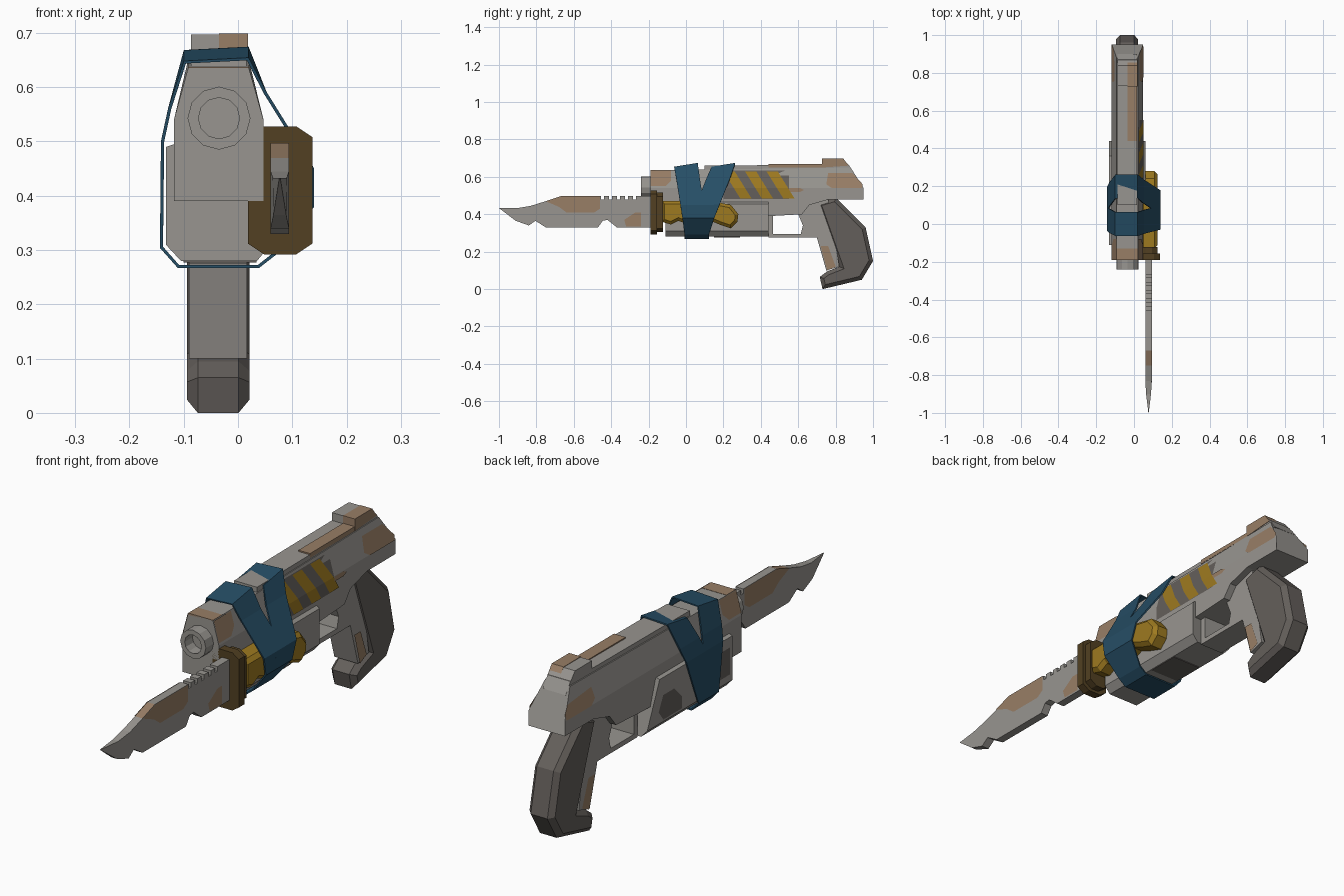
import bpy
import bmesh
import math
from mathutils import Vector, Matrix

cube = bpy.data.objects.get("Cube")
if cube:
    bpy.data.objects.remove(cube, do_unlink=True)

UNIT = 0.01   # all profile points are in hundredths
CENTRE = -3.5  # centre plane of the gun


def material(name, *rgb):
    linear = [((c / 255 + 0.055) / 1.055) ** 2.4 for c in rgb] + [1]
    mat = bpy.data.materials.new(name)
    mat.use_nodes = True
    mat.diffuse_color = linear
    shader = mat.node_tree.nodes["Principled BSDF"]
    shader.inputs["Base Color"].default_value = linear
    shader.inputs["Roughness"].default_value = 0.8
    return mat


GREY = material("light_grey", 152, 149, 144)
DARK = material("dark_grey", 100, 95, 91)
TAN = material("tan", 152, 126, 102)
YELLOW = material("yellow", 158, 122, 32)
BROWN = material("dark_brass", 82, 64, 34)
BLUE = material("blue_cloth", 38, 78, 102)


def finish(name, bm, *mats, closed=True):
    if closed:
        bmesh.ops.recalc_face_normals(bm, faces=bm.faces)
    mesh = bpy.data.meshes.new(name)
    bm.to_mesh(mesh)
    bm.free()
    for mat in mats:
        mesh.materials.append(mat)
    obj = bpy.data.objects.new(name, mesh)
    bpy.context.collection.objects.link(obj)
    return obj


def prism(name, pts, lo, hi, mat, axis="x", chamfer=0):
    """Extrude a (y, z) outline along x, or an (x, z) outline along y."""
    def place(p, d):
        co = (d, p[0], p[1]) if axis == "x" else (p[0], d, p[1])
        return Vector(co) * UNIT
    bm = bmesh.new()
    ends = [[bm.verts.new(place(p, d)) for p in pts] for d in (lo, hi)]
    caps = [bm.faces.new(ring) for ring in ends]
    n = len(pts)
    for i in range(n):
        j = (i + 1) % n
        bm.faces.new((ends[0][i], ends[0][j], ends[1][j], ends[1][i]))
    bmesh.ops.recalc_face_normals(bm, faces=bm.faces)
    if chamfer:
        rims = [e for cap in caps for e in cap.edges]
        bmesh.ops.bevel(bm, geom=rims, offset=chamfer * UNIT, segments=1,
                        affect="EDGES", clamp_overlap=True)
    return finish(name, bm, mat)


def box(name, x, y, z, mat):
    pts = [(y[0], z[0]), (y[1], z[0]), (y[1], z[1]), (y[0], z[1])]
    return prism(name, pts, *x, mat)


def slide_wall(z, side):
    """x of the slide's side, upright below its shoulder and leaning in above."""
    half = 8.25 - max(0, z - 54) * 0.275
    return CENTRE + side * half


def patch(name, pts, mat, side=1, wall=slide_wall):
    """Thin painted plate lying on a side wall."""
    bm = bmesh.new()
    face = bm.faces.new([bm.verts.new((0, y, z)) for y, z in pts])
    face.normal_update()
    if face.normal.x * side < 0:
        face.normal_flip()
    bmesh.ops.bisect_plane(bm, geom=bm.verts[:] + bm.edges[:] + bm.faces[:],
                           plane_co=(0, 0, 54), plane_no=(0, 0, 1))
    for v in bm.verts:
        v.co.x = wall(v.co.z, side) + side * 0.25
        v.co *= UNIT
    return finish(name, bm, mat, closed=False)


# Slide: six-sided section, back end raked forward at the top
slide = prism("slide", [(-11.8, 48), (4.7, 48), (4.7, 54), (2, 63.5), (-9.2, 63.5), (-11.8, 54)],
              -19, 95, GREY, axis="y")
for v in slide.data.vertices:
    if v.co.y > 0 and v.co.z > 0.6:
        v.co.y = 0.88
        v.co.z = 0.65
slide.data.materials.append(TAN)
for f in slide.data.polygons:
    if f.normal.y > 0.5 and f.center.z > 0.56:
        f.material_index = 1

# Top rail and rear sight
prism("top_rail", [(10, 63), (10, 66), (76, 66.5), (87, 66.5), (90, 62)], -8.7, 1.6, GREY)
prism("rear_sight", [(73, 65), (73, 69.7), (84, 69.7), (88, 65)], -8.7, 1.6, GREY)
box("rail_paint", (-3.5, 1.7), (44, 73), (65, 66.8), TAN)
prism("sight_paint", [(72.8, 65), (72.8, 69.9), (84, 69.9), (87, 66)], -3.5, 1.8, TAN)
box("front_top_paint", (-9.2, 2), (-19, -13), (63, 63.7), TAN)

# Barrel with recessed bore
bm = bmesh.new()
turn = Matrix.Translation(Vector((CENTRE, -20, 54.3)) * UNIT) @ Matrix.Rotation(math.pi / 2, 4, "X")
bmesh.ops.create_cone(bm, cap_ends=True, segments=12, radius1=0.058, radius2=0.058,
                      depth=0.08, matrix=turn)
muzzle = min(bm.faces, key=lambda f: f.calc_center_median().y)
bmesh.ops.inset_individual(bm, faces=[muzzle], thickness=0.02)
rim = muzzle.edges[:]
bore = bmesh.ops.extrude_discrete_faces(bm, faces=[muzzle])["faces"][0]
bmesh.ops.translate(bm, verts=bore.verts, vec=(0, 0.05, 0))
finish("barrel", bm, GREY)

# Frame under the slide and fore-end housing
prism("frame", [(-19, 39), (-19, 49), (80, 49), (66, 45), (62, 40), (44, 39)], -11.8, 4.7, GREY)
fore_end = prism("fore_end", [(-13.3, 31), (-10.5, 28), (3.5, 28), (6, 31), (6, 45.5),
                              (4.7, 46.5), (-11.8, 49.5), (-13.3, 49)], -11, 44, GREY, axis="y")
for v in fore_end.data.vertices:
    if v.co.y > 0 and v.co.x < -0.1 and v.co.z > 0.4:
        v.co.y = 0.36


def fore_wall(z, side):
    return 6 if side > 0 else -13.3


patch("fore_end_patch_rear", [(22, 32), (34, 32), (37, 36), (34, 42), (27, 42), (22, 37)],
      DARK, -1, fore_wall)
patch("fore_end_patch_front", [(-9, 34), (-2, 34), (1, 40), (-3, 45), (-9, 45)], DARK, -1, fore_wall)
box("fore_end_underside_patch", (-10, 3.4), (15, 29), (27.7, 29), DARK)

# Trigger guard, grip strap and grip
box("guard_front", (-9, 1.7), (44, 46.5), (28, 41), GREY)
box("guard_bottom", (-9, 1.7), (44, 70), (27.5, 29.5), GREY)
prism("grip_strap", [(60, 48), (60, 40), (62.5, 34), (61, 28), (70, 27.5), (75, 10), (82, 12), (76, 48)],
      -9, 1.7, GREY)
prism("grip", [(70, 46), (80, 49), (96, 33), (100, 15), (94, 5), (73, 0), (71.5, 6.5),
               (75.5, 9.5), (82, 12)], -9.4, 2.1, DARK, chamfer=2)
for side, label in ((1, "left"), (-1, "right")):
    patch("grip_paint_" + label, [(72, 23), (76, 23), (80, 12), (75.5, 10)], TAN, side,
          lambda z, s: CENTRE + s * 5.4)

# Hazard stripes on the left wall
patch("stripe_ground", [(20, 48.3), (55, 48.3), (55, 63.3), (20, 63.3)], DARK,
      wall=lambda z, s: slide_wall(z, s) - 0.1)
for i in range(4):
    y = 19 + i * 11.5
    low = 48.5
    right = [(y + 10, low), (y + 16, low), (y + 7, 63), (y + 1, 63)]
    if i == 3:
        continue
    patch("stripe_%d" % i, right, YELLOW)

# Camouflage on the slide
for side, label in ((1, "left"), (-1, "right")):
    patch("muzzle_paint_" + label, [(-19, 55), (-11, 55), (-8, 58), (-8, 63.5), (-19, 63.5)], TAN, side)
    patch("tail_paint_" + label, [(75, 56), (78, 54), (94, 54), (94.5, 56), (89, 62), (76, 62)], TAN, side)
patch("small_paint", [(55, 52), (61, 52), (63, 53), (61, 54), (55, 54)], TAN)

# Knife blade: saw notches on the spine, thinned toward the point
spine = [(-100, 43.3), (-90, 43.3), (-83, 44.5), (-75, 47), (-67, 49.7)]
for i in range(5):
    y = -45.5 + i * 4.3
    spine += [(y, 49.7), (y, 47.8), (y + 1.6, 47.8), (y + 1.6, 49.7)]
belly = [(-18, 49.7), (-18, 33), (-37, 33), (-42, 37), (-44.5, 36.5), (-47, 33), (-75, 33),
         (-80.5, 36.5), (-84, 34), (-91, 36.5)]
blade = prism("knife_blade", spine + belly, 6, 9.4, GREY)
blade.data.materials.append(TAN)
for f in blade.data.polygons:
    if -0.72 < f.center.y < -0.7 and f.normal.z > 0.5:
        f.material_index = 1
for v in blade.data.vertices:
    thin = min(1, max(0.05, (v.co.y + 1) / 0.13))
    v.co.x = 0.077 + (v.co.x - 0.077) * thin
for side, label in ((1, "left"), (-1, "right")):
    def blade_wall(z, s):
        return 7.7 + s * 1.7
    patch("blade_paint_" + label, [(-75, 47), (-67, 49.7), (-46, 49.7), (-46, 43), (-49, 41),
                                   (-64, 41), (-68, 44)], TAN, side, blade_wall)
    patch("blade_root_paint_" + label, [(-33, 37), (-27, 41), (-24, 41), (-24, 33.5), (-32, 33.5)],
          TAN, side, blade_wall)

# Knife hand guard: two stepped eight-sided plates
for name, lo, hi, grow in (("hand_guard_front", -19, -15.5, 0), ("hand_guard_back", -15.5, -12.3, -1.2)):
    w, h = 5.95 + grow, 11.8 + grow
    ring = [(-w, 2 - h), (3 - w, -h), (w - 3, -h), (w, 2 - h),
            (w, h - 2), (w - 3, h), (3 - w, h), (-w, h - 2)]
    prism(name, [(7.75 + x, 41 + z) for x, z in ring], lo, hi, BROWN, axis="y")

# Knife handle with finger grooves
prism("knife_handle", [(-13, 47), (14, 47), (24, 45), (28, 40), (27.5, 36), (24, 32.5), (18, 34.5),
                       (12, 37), (7, 35), (0, 35), (-4, 36.5), (-8, 34.5), (-13, 36)],
      3.4, 12.4, YELLOW, chamfer=1.6)

# Cloth straps: two loops that meet at the bottom
LOOP = [(1.8, 66.2), (5, 59), (13.7, 45), (13.7, 38), (7, 29.5), (3.8, 27), (-11, 27), (-14.1, 30.5),
        (-13.9, 50), (-12.6, 56), (-9.8, 65.6)]


def strap(name, top, bottom):
    bm = bmesh.new()
    rows = []
    for x, z in LOOP:
        t = min(1, max(0, (z - 31) / 35))
        mid = bottom + (top - bottom) * t
        tilt = 1 if z > 60 else 0
        rows.append([bm.verts.new(Vector((x, mid + s * 6.3, z + s * tilt)) * UNIT) for s in (-1, 1)])
    for a, b in zip(rows, rows[1:] + rows[:1]):
        bm.faces.new((a[0], a[1], b[1], b[0]))
    obj = finish(name, bm, BLUE)
    thick = obj.modifiers.new("thickness", "SOLIDIFY")
    thick.thickness = 0.006
    thick.offset = 0


strap("front_strap", 0, 5.5)
strap("back_strap", 20, 6)
